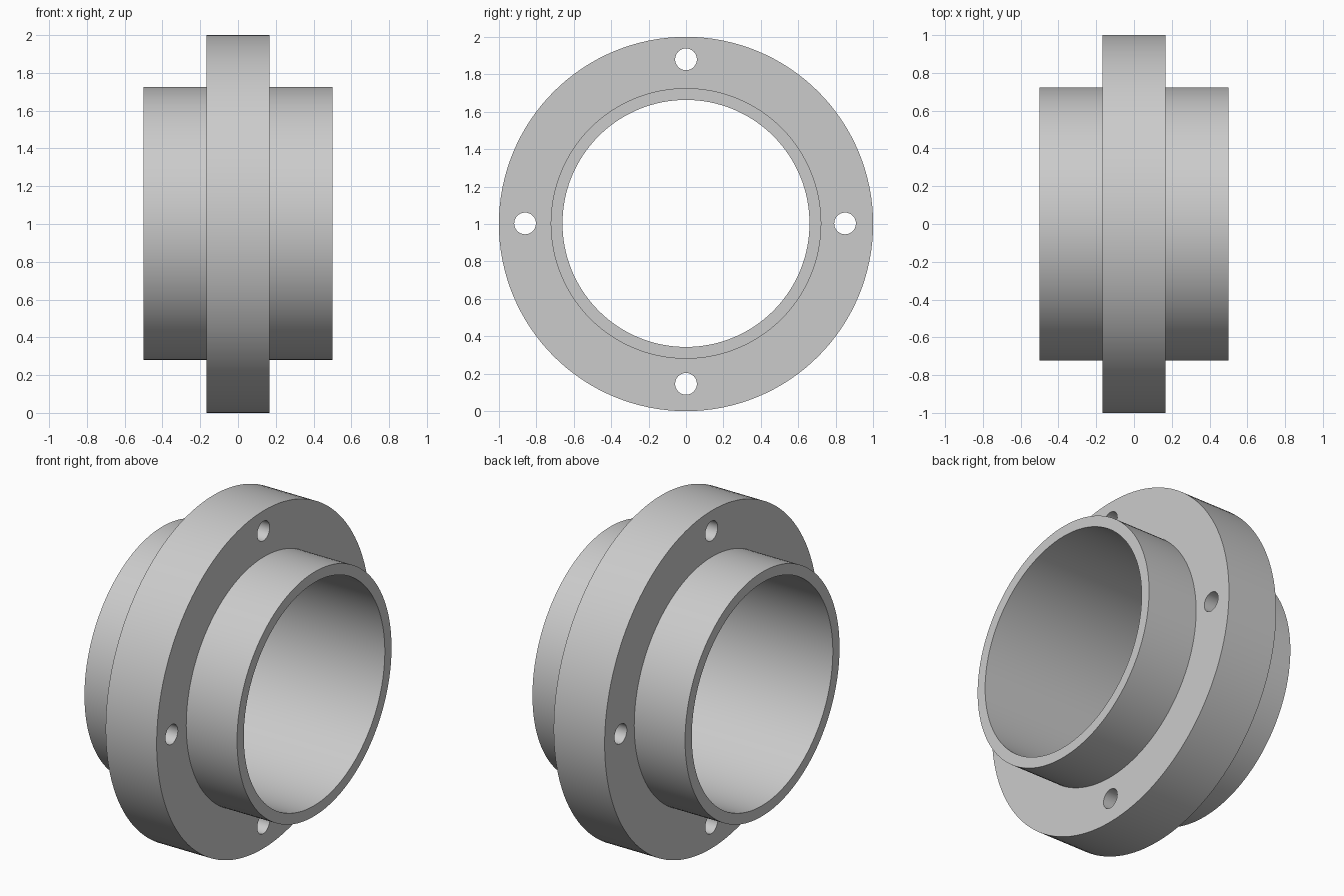
import bpy
import math
from mathutils import Vector

cube = bpy.data.objects.get("Cube")
if cube:
    bpy.data.objects.remove(cube, do_unlink=True)

# Single plain grey finish
grey = bpy.data.materials.new("machined_grey")
grey.use_nodes = True
colour = (0.6, 0.6, 0.6, 1)
grey.diffuse_color = colour
grey.node_tree.nodes["Principled BSDF"].inputs["Base Color"].default_value = colour

AXIS_Z = 1.0
HUB_Z = 1.003


def disc(name, radius, width, y=0, z=AXIS_Z, sides=128):
    """Cylinder lying along x."""
    bpy.ops.mesh.primitive_cylinder_add(vertices=sides, radius=radius, depth=width,
                                        location=(0, y, z),
                                        rotation=(0, math.pi / 2, 0))
    ob = bpy.context.object
    ob.name = name
    ob.data.materials.append(grey)
    return ob


def combine(target, other, operation):
    """Apply a boolean and discard the tool object."""
    mod = target.modifiers.new("cut", "BOOLEAN")
    mod.operation = operation
    mod.solver = "EXACT"
    mod.object = other
    bpy.context.view_layer.objects.active = target
    bpy.ops.object.modifier_apply(modifier=mod.name)
    bpy.data.objects.remove(other, do_unlink=True)


# Wide flange with a sleeve running through it
flange = disc("flanged_sleeve", 1.0, 0.334)
combine(flange, disc("sleeve", 0.723, 1.0, z=HUB_Z), "UNION")

# Through bore
combine(flange, disc("bore_cutter", 0.66, 1.4, z=HUB_Z), "DIFFERENCE")

# Four bolt holes
for y, z in ((-0.86, HUB_Z), (0.85, HUB_Z), (0, 1.88), (0, 0.146)):
    combine(flange, disc("bolt_hole_cutter", 0.058, 0.8, y, z, 48), "DIFFERENCE")

# Smooth round walls, crisp rims
bpy.ops.object.select_all(action="DESELECT")
flange.select_set(True)
bpy.context.view_layer.objects.active = flange
bpy.ops.object.shade_smooth_by_angle(angle=math.radians(30))
